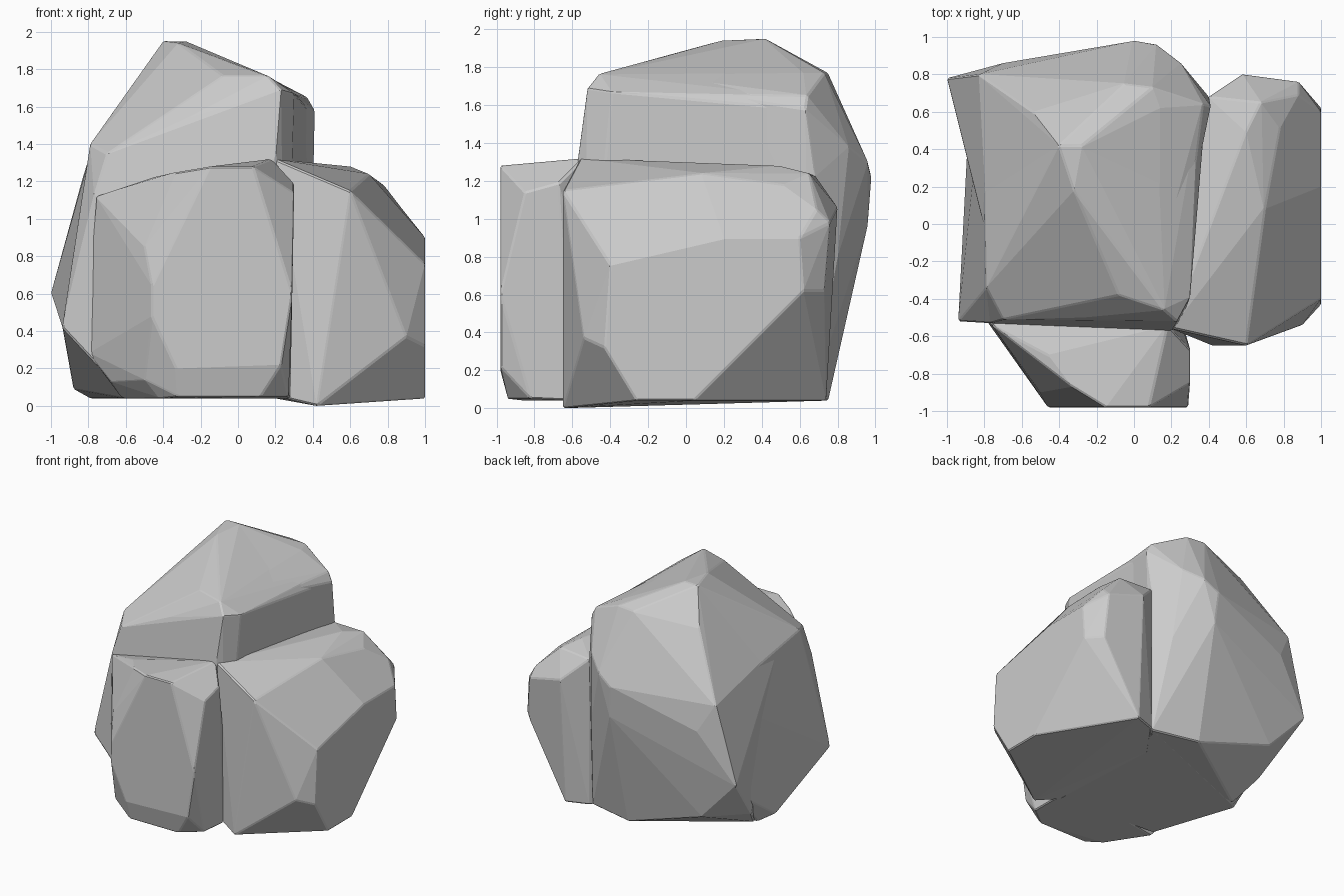
import bpy, bmesh, math

def rock(name, pts, bevel=0.008):
    """Faceted boulder: convex hull of key corners with softly worn edges."""
    bm = bmesh.new()
    for p in pts:
        bm.verts.new(p)
    res = bmesh.ops.convex_hull(bm, input=bm.verts[:])
    junk = {g for g in res["geom_interior"] + res["geom_unused"]
            if isinstance(g, bmesh.types.BMVert)}
    bmesh.ops.delete(bm, geom=list(junk), context='VERTS')
    bmesh.ops.dissolve_limit(bm, angle_limit=math.radians(4),
                             verts=bm.verts[:], edges=bm.edges[:])
    bmesh.ops.recalc_face_normals(bm, faces=bm.faces[:])
    me = bpy.data.meshes.new(name)
    bm.to_mesh(me)
    bm.free()
    ob = bpy.data.objects.new(name, me)
    bpy.context.collection.objects.link(ob)
    m = ob.modifiers.new("worn_edges", 'BEVEL')
    m.width = bevel
    m.segments = 1
    m.limit_method = 'ANGLE'
    m.angle_limit = math.radians(18)
    return ob

# tall central boulder
rock("main_rock", [
    (-0.40, 0.42, 1.95), (-0.28, 0.42, 1.95), (-0.32, 0.18, 1.94),
    (-0.08, -0.38, 1.765), (0.16, -0.46, 1.765), (0.23, -0.52, 1.69),
    (0.30, -0.39, 1.67), (0.20, -0.53, 1.50), (-0.27, -0.50, 1.54),
    (-0.70, -0.51, 1.35), (0.12, 0.55, 1.77), (0.34, 0.56, 1.65),
    (0.30, 0.05, 1.67), (0.38, 0.58, 1.58), (0.39, 0.62, 1.24),
    (0.20, -0.57, 1.32), (-0.77, -0.53, 1.12), (-0.79, -0.34, 1.40),
    (-0.81, 0.74, 1.24), (-0.94, -0.52, 0.42), (-0.66, -0.53, 0.12),
    (-0.60, -0.50, 0.04), (-0.79, 0.20, 0.04), (-0.88, 0.10, 0.09),
    (-0.88, 0.62, 0.45), (0.25, -0.55, 0.04), (0.35, 0.66, 0.04)])

# rear boulder, flush with the top of the central one
rock("rear_rock", [
    (-1.00, 0.78, 0.60), (-0.68, 0.76, 0.26), (-0.87, 0.40, 0.20),
    (-0.83, 0.80, 1.22), (-0.70, 0.86, 1.00), (-0.40, 0.42, 1.95),
    (-0.28, 0.42, 1.95), (-0.54, 0.60, 1.70), (0.14, 0.62, 1.77),
    (-0.32, 0.18, 1.94), (0.14, -0.20, 1.76), (0.30, 0.10, 1.66),
    (-0.78, -0.10, 1.38),
    (0.00, 0.98, 1.22), (0.02, 0.96, 0.97), (0.12, 0.96, 1.30),
    (-0.05, 0.75, 1.77), (0.10, 0.73, 1.77), (0.25, 0.86, 1.38),
    (0.37, 0.64, 1.65), (0.41, 0.63, 1.58), (0.40, 0.68, 1.22),
    (0.30, 0.80, 0.80), (0.00, 0.75, 0.04), (0.38, 0.66, 0.04),
    (-0.77, 0.22, 0.04), (0.20, 0.30, 0.05)])

# low boulder in front
rock("front_rock", [
    (-0.15, -0.98, 1.28), (0.08, -0.98, 1.28), (0.18, -0.54, 1.32),
    (0.30, -0.67, 1.19), (0.30, -0.85, 1.14), (-0.46, -0.70, 1.22),
    (-0.33, -0.87, 1.25), (-0.76, -0.54, 1.12), (-0.50, -0.90, 0.85),
    (-0.46, -0.98, 0.64), (-0.46, -0.98, 0.48), (-0.33, -0.98, 0.20),
    (-0.32, -0.94, 0.05), (0.12, -0.94, 0.05), (0.23, -0.98, 0.22),
    (0.29, -0.98, 0.60), (0.27, -0.82, 0.05), (0.30, -0.66, 0.60),
    (0.28, -0.60, 0.04), (-0.50, -0.87, 0.14), (-0.42, -0.85, 0.04),
    (-0.68, -0.60, 0.13), (-0.62, -0.54, 0.04), (-0.80, -0.50, 0.60),
    (-0.80, -0.50, 0.28), (0.20, -0.40, 0.04), (-0.60, -0.40, 1.10)])

# broad boulder on the right
rock("right_rock", [
    (0.20, -0.56, 1.32), (0.60, -0.65, 1.15), (0.70, 0.08, 1.24),
    (0.60, 0.49, 1.28), (0.68, 0.65, 1.24), (0.78, 0.51, 1.18),
    (0.40, 0.68, 1.23), (0.58, 0.80, 1.06), (0.88, 0.76, 0.98),
    (0.88, 0.69, 1.05), (1.00, 0.60, 0.90), (1.00, 0.20, 0.90),
    (1.00, -0.40, 0.76), (0.90, -0.54, 0.37), (1.00, -0.43, 0.32),
    (0.42, -0.65, 0.00), (1.00, -0.26, 0.04), (1.00, 0.04, 0.04),
    (1.00, 0.62, 0.62), (0.57, 0.74, 0.04), (0.60, 0.75, 0.87),
    (0.90, 0.73, 0.62), (0.40, 0.68, 0.04), (0.25, -0.57, 0.04),
    (0.20, 0.40, 0.04), (0.20, 0.40, 1.20)])
